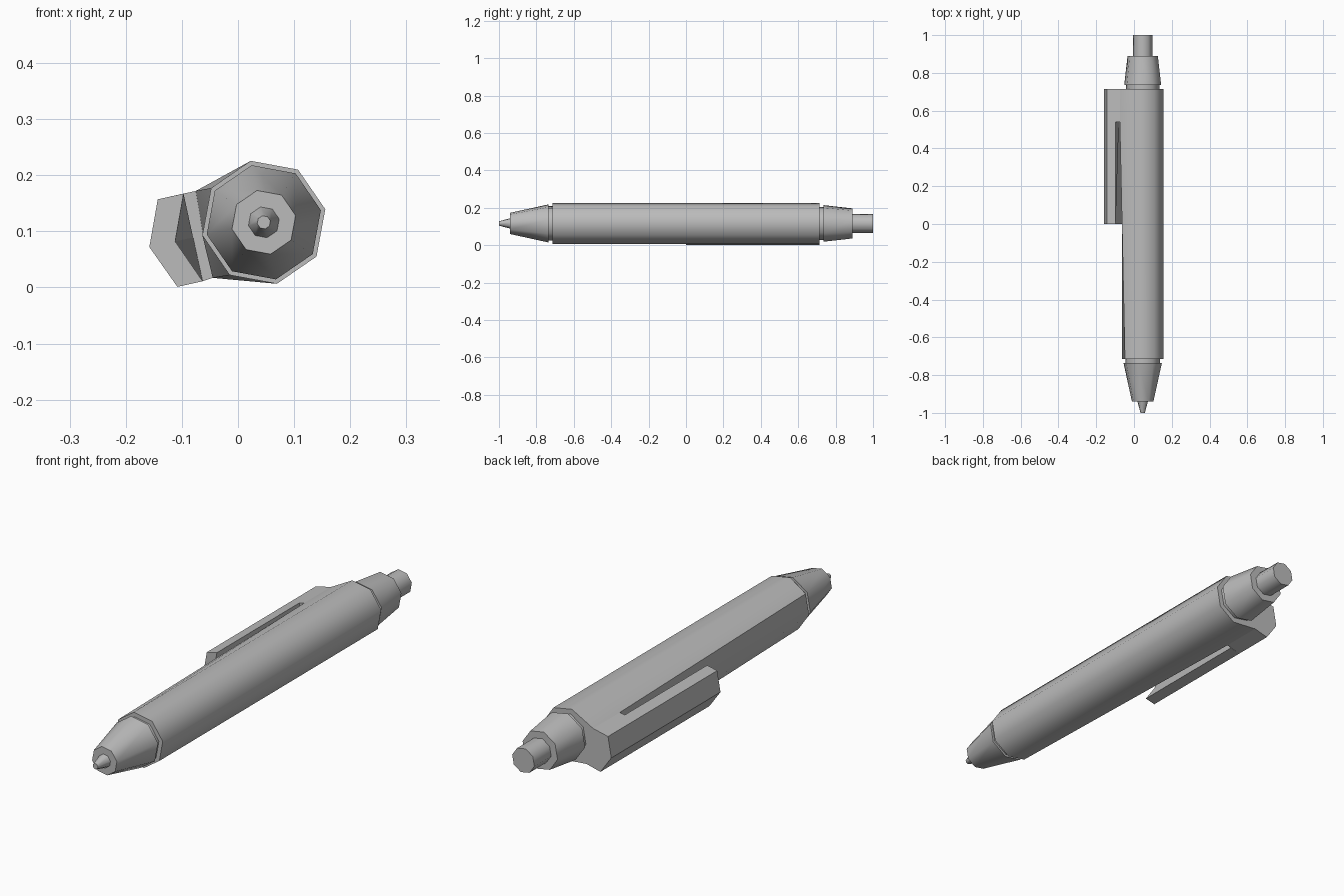
import bpy, bmesh
from math import radians, cos, sin

cube = bpy.data.objects.get("Cube")
if cube:
    bpy.data.objects.remove(cube, do_unlink=True)

# Single plain material
grey = bpy.data.materials.new("plain grey")
grey.use_nodes = True
colour = (0.5, 0.5, 0.5, 1)
grey.diffuse_color = colour
grey.node_tree.nodes["Principled BSDF"].inputs["Base Color"].default_value = colour

CX, CZ, SIDES, TURN = 0.046, 0.116, 8, 12


def ring(radius):
    """Octagonal section around the pen axis as (x, z) points."""
    angles = [radians(TURN + 360 / SIDES * i) for i in range(SIDES)]
    return [(CX + radius * cos(a), CZ + radius * sin(a)) for a in angles]


def loft(name, sections, smooth=None):
    """Skin a list of (y, points) sections and cap both ends."""
    bm = bmesh.new()
    rows = [[bm.verts.new((x, y, z)) for x, z in pts] for y, pts in sections]
    for a, b in zip(rows, rows[1:]):
        for i in range(len(a)):
            j = (i + 1) % len(a)
            bm.faces.new((a[i], a[j], b[j], b[i]))
    bm.faces.new(rows[0])
    bm.faces.new(rows[-1])
    bmesh.ops.remove_doubles(bm, verts=bm.verts, dist=1e-5)
    bmesh.ops.recalc_face_normals(bm, faces=bm.faces)
    mesh = bpy.data.meshes.new(name)
    bm.to_mesh(mesh)
    bm.free()
    mesh.materials.append(grey)
    obj = bpy.data.objects.new(name, mesh)
    bpy.context.collection.objects.link(obj)
    if smooth:
        bpy.ops.object.select_all(action='DESELECT')
        obj.select_set(True)
        bpy.context.view_layer.objects.active = obj
        bpy.ops.object.shade_smooth_by_angle(angle=radians(smooth))
    return obj


def turned(name, profile):
    return loft(name, [(y, ring(r)) for y, r in profile], 50)


# Barrel, drawn out towards the clip root at the back
root = [(-0.075, 0.172), (-0.062, 0.093), (-0.045, 0.017)]
back = ring(0.112)
back[3:6] = root
loft("barrel", [(-0.715, ring(0.112)), (0.54, back), (0.715, back)], 50)

# Necks, tip and push button
turned("front_neck", [(-0.74, 0.094), (-0.71, 0.094)])
turned("nose_cone", [(-0.94, 0.058), (-0.735, 0.104)])
turned("writing_tip", [(-1.0, 0.012), (-0.94, 0.028)])
turned("back_neck", [(0.71, 0.090), (0.74, 0.090)])
turned("back_cap", [(0.735, 0.100), (0.89, 0.082)])
turned("push_button", [(0.885, 0.052), (1.0, 0.052)])

# Pocket clip: hollowed inner face at the free end, solid root at the back
outer = [(-0.108, 0.001), (-0.158, 0.072), (-0.143, 0.157)]
slot_top, slot_bottom = (-0.097, 0.167), (-0.063, 0.011)
loft("clip", [
    (0.0, outer + [slot_top, (-0.112, 0.082), slot_bottom]),
    (0.54, outer + [slot_top, (-0.080, 0.089), slot_bottom]),
    (0.54, outer + root),
    (0.715, outer + root),
])
